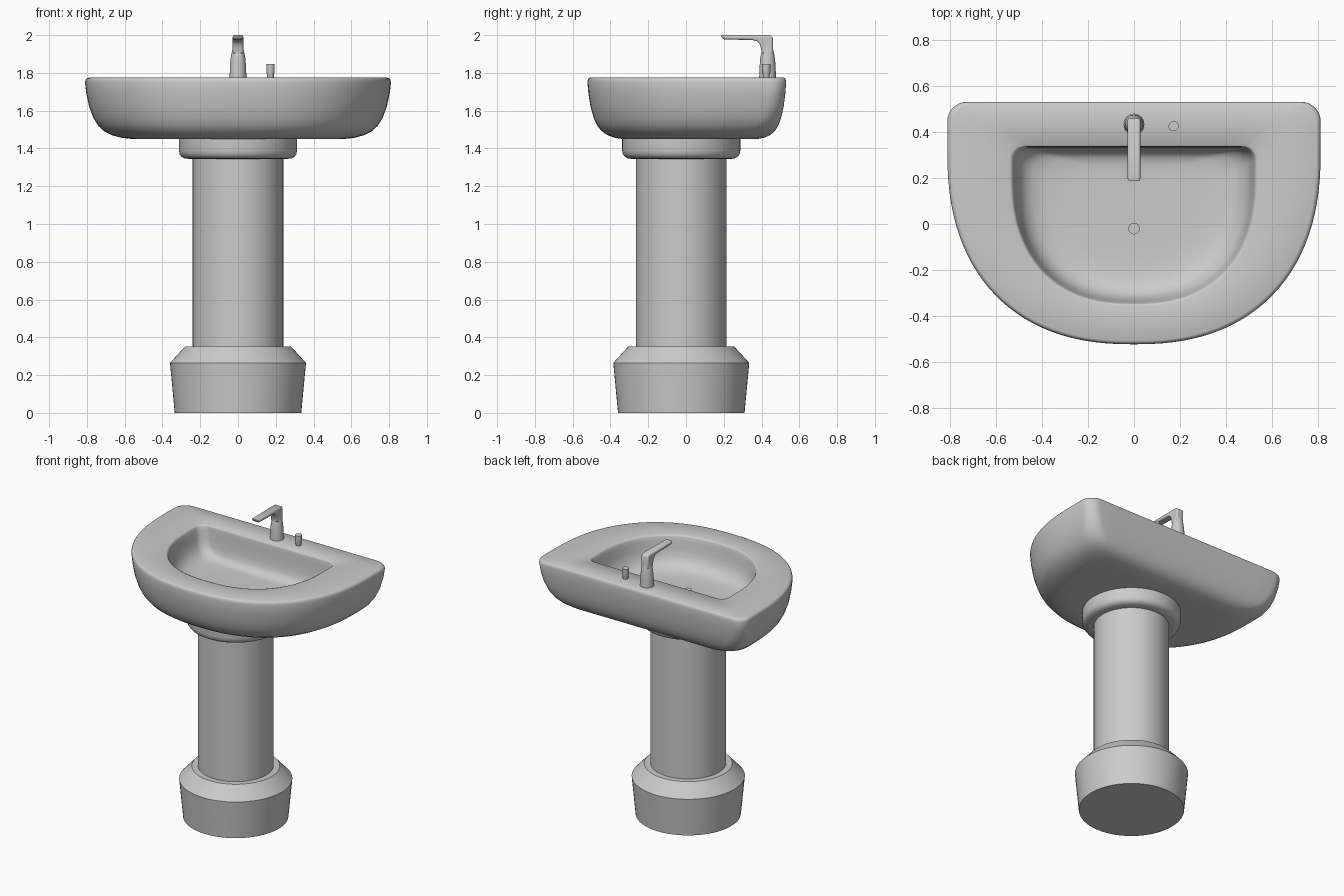
import bpy, bmesh, math

if "Cube" in bpy.data.objects:
    bpy.data.objects.remove(bpy.data.objects["Cube"])

TOP = 1.775          # height of the basin deck
COL_Y = -0.025       # pedestal axis


def finish(name, bm, angle=35):
    bmesh.ops.remove_doubles(bm, verts=bm.verts, dist=1e-5)
    bmesh.ops.recalc_face_normals(bm, faces=bm.faces)
    me = bpy.data.meshes.new(name)
    bm.to_mesh(me)
    bm.free()
    ob = bpy.data.objects.new(name, me)
    bpy.context.collection.objects.link(ob)
    bpy.ops.object.select_all(action='DESELECT')
    ob.select_set(True)
    bpy.context.view_layer.objects.active = ob
    bpy.ops.object.shade_smooth_by_angle(angle=math.radians(angle))
    return ob


def loft(bm, rings, cap_start=True, cap_end=True):
    loops = [[bm.verts.new(p) for p in r] for r in rings]
    n = len(loops[0])
    for a, b in zip(loops, loops[1:]):
        for i in range(n):
            j = (i + 1) % n
            bm.faces.new((a[i], a[j], b[j], b[i]))
    if cap_start:
        bm.faces.new(loops[0])
    if cap_end:
        bm.faces.new(loops[-1])


def lathe(name, profile, x, y, seg=64, angle=25):
    bm = bmesh.new()
    turn = [2 * math.pi * i / seg for i in range(seg)]
    loft(bm, [[(x + r * math.cos(t), y + r * math.sin(t), z) for t in turn]
              for r, z in profile])
    return finish(name, bm, angle)


def d_ring(a, back, front, mid, r, n, z):
    """D-shaped outline: straight back, rounded corners, superellipse front."""
    half = [((a - r) * i / 6, back) for i in range(7)]
    for i in range(1, 9):
        t = math.pi / 2 * (1 - i / 8)
        half.append((a - r + r * math.cos(t), back - r + r * math.sin(t)))
    for i in range(29):
        t = math.pi / 2 * i / 28
        half.append((a * max(math.cos(t), 0) ** (2 / n) if i < 28 else 0,
                     mid - (mid - front) * math.sin(t) ** (2 / n)))
    left = [(-x, y) for x, y in half[-2:0:-1]]
    return [(x, y, z) for x, y in half + left]


def outer(d, z):
    return d_ring(0.81 - d, 0.53 - 0.6 * d, -0.522 + 0.75 * d,
                  0.32 - 0.4 * d, 0.085 + 0.45 * d, 2.35, z)


def inner(d, z):
    return d_ring(0.525 - d, 0.335 - 0.35 * d, -0.345 + 0.8 * d,
                  0.21 - 0.35 * d, 0.06 + 0.3 * max(d, 0), 2.4, z)


# Basin: underside, outer wall, deck and bowl lofted as one skin
outside = [(0.30, 1.45), (0.24, 1.451), (0.19, 1.457), (0.14, 1.471),
           (0.10, 1.492), (0.07, 1.52), (0.045, 1.56), (0.022, 1.62),
           (0.007, 1.69), (0.0, 1.75), (0.003, 1.763), (0.009, 1.771),
           (0.02, TOP)]
bowl = [(-0.015, TOP), (-0.005, 1.772), (0.0, 1.763), (0.006, 1.74),
        (0.014, 1.69), (0.028, 1.64), (0.05, 1.605), (0.085, 1.58),
        (0.14, 1.566), (0.22, 1.56), (0.30, 1.558)]
bm = bmesh.new()
loft(bm, [outer(d, z) for d, z in outside] + [inner(d, z) for d, z in bowl])
finish("basin", bm, 50)

# Drain plug
lathe("drain", [(0.025, 1.54), (0.025, 1.572)], 0, -0.02, 32)

# Pedestal: foot, column and collar
lathe("foot", [(0.335, 0), (0.36, 0.265), (0.28, 0.352)], 0, COL_Y)
lathe("column", [(0.24, 0.33), (0.24, 1.40)], 0, COL_Y)
lathe("collar", [(0.265, 1.345), (0.285, 1.348), (0.30, 1.357), (0.309, 1.37),
                 (0.313, 1.39), (0.313, 1.48)], 0, COL_Y, angle=40)

# Tap body
lathe("tap_body", [(0.045, 1.765), (0.042, 1.84), (0.039, 1.875), (0.035, 1.90),
                   (0.030, 1.92), (0.028, 1.95)], 0, 0.432, 32, 40)

# Tap neck and spout: side profile extruded across and bevelled
side = [(0.460, 1.90), (0.460, 1.982), (0.455, 1.993), (0.443, 2.0),
        (0.182, 2.0), (0.198, 1.977), (0.35, 1.974), (0.375, 1.968),
        (0.39, 1.953), (0.397, 1.93), (0.402, 1.90)]
bm = bmesh.new()
loft(bm, [[(x, y, z) for y, z in side] for x in (-0.028, 0.028)])
spout = finish("tap_spout", bm, 40)
bev = spout.modifiers.new("round", 'BEVEL')
bev.width = 0.01
bev.segments = 4
bev.limit_method = 'ANGLE'
bev.angle_limit = math.radians(50)

# Small control knob
lathe("knob", [(0.017, 1.765), (0.018, 1.79), (0.022, 1.802), (0.022, 1.846)],
      0.172, 0.425, 32, 30)
